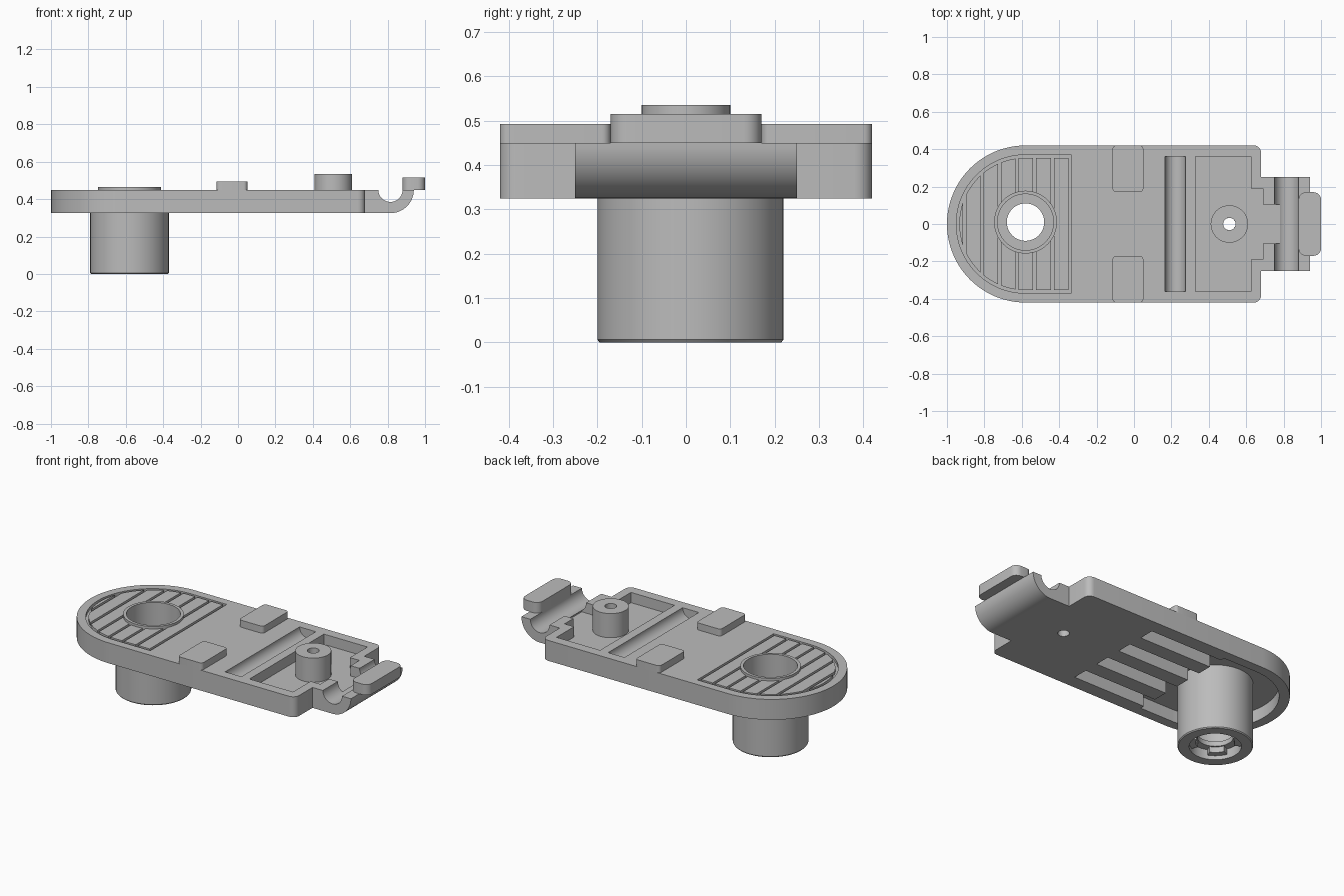
import bpy, bmesh
from math import cos, sin, pi, radians, sqrt

if "Cube" in bpy.data.objects:
    bpy.data.objects.remove(bpy.data.objects["Cube"], do_unlink=True)

grey = bpy.data.materials.new("plain grey")
grey.use_nodes = True
colour = (0.5, 0.5, 0.5, 1)
grey.diffuse_color = colour
grey.node_tree.nodes["Principled BSDF"].inputs["Base Color"].default_value = colour

TOP, BOTTOM = 0.45, 0.325
CX, CY = -0.58, 0.01      # tube axis


def arc(cx, cy, r, a0, a1, n=12):
    angles = [radians(a0 + (a1 - a0) * i / n) for i in range(n + 1)]
    return [(cx + r * cos(a), cy + r * sin(a)) for a in angles]


def rounded(x0, x1, y0, y1, r):
    return (arc(x1 - r, y0 + r, r, -90, 0, 6) + arc(x1 - r, y1 - r, r, 0, 90, 6)
            + arc(x0 + r, y1 - r, r, 90, 180, 6) + arc(x0 + r, y0 + r, r, 180, 270, 6))


def rect(x0, x1, y0, y1):
    return [(x0, y0), (x1, y0), (x1, y1), (x0, y1)]


def prism(name, pts, lo, hi, axis="z"):
    """Extrude a 2D outline along z, or an x-z outline along y."""
    bm = bmesh.new()
    place = (lambda p, t: (p[0], p[1], t)) if axis == "z" else (lambda p, t: (p[0], t, p[1]))
    a = [bm.verts.new(place(p, lo)) for p in pts]
    b = [bm.verts.new(place(p, hi)) for p in pts]
    bm.faces.new(a)
    bm.faces.new(b)
    for i in range(len(pts)):
        j = (i + 1) % len(pts)
        bm.faces.new((a[i], a[j], b[j], b[i]))
    return finish(name, bm)


def lathe(name, profile, cx, cy, n=64):
    """Revolve a closed radius-height profile about a vertical axis."""
    bm = bmesh.new()
    rings = [[bm.verts.new((cx + r * cos(2 * pi * k / n), cy + r * sin(2 * pi * k / n), z))
              for r, z in profile] for k in range(n)]
    m = len(profile)
    for k in range(n):
        p, q = rings[k], rings[(k + 1) % n]
        for i in range(m):
            j = (i + 1) % m
            bm.faces.new((p[i], p[j], q[j], q[i]))
    return finish(name, bm)


def finish(name, bm):
    bmesh.ops.recalc_face_normals(bm, faces=bm.faces)
    me = bpy.data.meshes.new(name)
    bm.to_mesh(me)
    bm.free()
    me.materials.append(grey)
    ob = bpy.data.objects.new(name, me)
    bpy.context.collection.objects.link(ob)
    return ob


def combine(target, other, op="DIFFERENCE"):
    mod = target.modifiers.new("bool", "BOOLEAN")
    mod.operation, mod.object, mod.solver = op, other, "EXACT"
    bpy.context.view_layer.objects.active = target
    bpy.ops.object.modifier_apply(modifier=mod.name)
    bpy.data.objects.remove(other, do_unlink=True)


def d_shape(r, x_end):
    return arc(CX, 0, r, 90, 270, 48) + [(x_end, -r), (x_end, r)]


# Base plate: round end, small corner radii at the other end
plate = prism("base_plate", arc(CX, 0, 0.42, 90, 270, 48)
              + arc(0.64, -0.38, 0.04, -90, 0, 6) + arc(0.64, 0.38, 0.04, 0, 90, 6), BOTTOM, TOP)

# Curled hook with its trough, merged into the plate
hook = prism("hook", [(0.6, BOTTOM)] + arc(0.815, TOP, 0.125, -90, 0, 16)
             + arc(0.815, TOP, 0.065, 0, -180, 24) + [(0.6, TOP)], -0.25, 0.25, "y")
combine(plate, hook, "UNION")

# Screw pocket and its stepped opening into the trough
pocket = prism("pocket", [(0.33, -0.36), (0.625, -0.36), (0.625, -0.19), (0.69, -0.19),
                          (0.69, -0.105), (0.78, -0.105), (0.78, 0.105), (0.69, 0.105),
                          (0.69, 0.19), (0.625, 0.19), (0.625, 0.36), (0.33, 0.36)], 0.387, 0.6)
combine(plate, pocket)

# Round-bottomed cross channel
combine(plate, prism("channel", arc(0.22, TOP, 0.055, 180, 360, 20)
                     + [(0.275, 0.5), (0.165, 0.5)], -0.36, 0.36, "y"))

# Thin grooves: D-shaped border and bars across it
border = prism("border", d_shape(0.37, -0.335), 0.432, 0.5)
combine(border, prism("border_inner", d_shape(0.354, -0.351), 0.4, 0.6))
combine(plate, border)
for i in range(6):
    x = -0.437 - 0.0938 * i
    half = sqrt(0.362 ** 2 - min(0, x - CX) ** 2)
    combine(plate, prism("bar", rect(x - 0.008, x + 0.008, -half, half), 0.432, 0.5))

# Underside: pocket around the tube with lengthwise slots
under = prism("under_pocket", d_shape(0.36, -0.35), 0.2, 0.402)
for i in range(4):
    y = -0.285 + 0.19 * i
    combine(under, prism("slot", rect(-0.5, 0.15, y - 0.048, y + 0.048), 0.2, 0.402), "UNION")
combine(plate, under)

# Bore for the tube and the screw hole
combine(plate, prism("bore", arc(CX, CY, 0.16, 0, 354, 59), 0.2, 0.6))
combine(plate, prism("hole", arc(0.51, 0, 0.033, 0, 345, 23), 0.2, 0.6))

# Tube with raised rim and inner flange
tube = lathe("tube", [(0.145, 0), (0.205, 0), (0.21, 0.006), (0.21, 0.415), (0.168, 0.415),
                      (0.168, 0.465), (0.15, 0.465), (0.15, 0.09), (0.1, 0.09),
                      (0.1, 0.06), (0.145, 0.06)], CX, CY)

# Catches below the flange
catches = []
for k in range(4):
    a = 45 + 90 * k
    catches.append(prism("catch_%d" % (k + 1), arc(CX, CY, 0.147, a - 22, a + 22, 8)
                         + arc(CX, CY, 0.108, a + 22, a - 22, 8), 0.025, 0.061))

# Screw boss
boss = lathe("screw_boss", [(0.033, 0.38), (0.1, 0.38), (0.1, 0.535), (0.033, 0.535)], 0.51, 0, 48)

# Raised pads at both sides, and the finger tab on the hook
pads = [prism(n, rounded(-0.115, 0.05, y0, y1, 0.02), TOP, 0.493)
        for n, y0, y1 in (("front_pad", -0.42, -0.17), ("back_pad", 0.17, 0.42))]
tab = prism("finger_tab", rounded(0.88, 1.0, -0.17, 0.17, 0.04), TOP, 0.515)

# Smooth curved walls, keep edges sharp
bpy.ops.object.select_all(action="DESELECT")
for ob in [plate, tube, boss, tab] + pads + catches:
    ob.select_set(True)
bpy.context.view_layer.objects.active = plate
bpy.ops.object.shade_smooth_by_angle(angle=radians(30))
